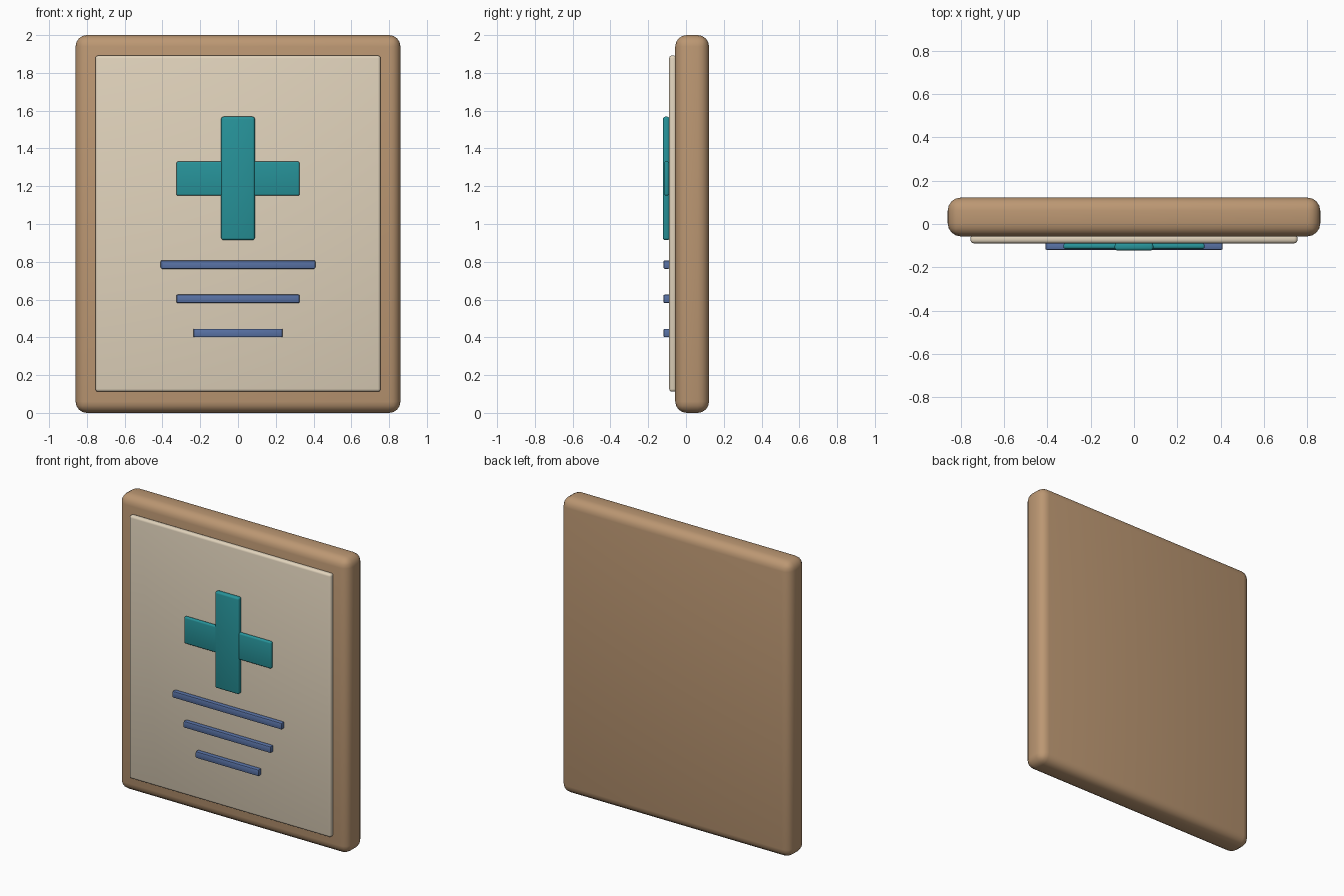
import bpy
import math

if "Cube" in bpy.data.objects:
    bpy.data.objects.remove(bpy.data.objects["Cube"])


def material(name, rgb):
    m = bpy.data.materials.new(name)
    m.diffuse_color = (*rgb, 1.0)
    m.use_nodes = True
    m.node_tree.nodes["Principled BSDF"].inputs["Base Color"].default_value = m.diffuse_color
    return m


WOOD = material("tan_wood", (0.50, 0.31, 0.17))
PAPER = material("cream_paper", (0.75, 0.65, 0.50))
TEAL = material("teal", (0.02, 0.29, 0.32))
BLUE = material("slate_blue", (0.10, 0.17, 0.38))


def box(name, half_x, y0, y1, z0, z1, bevel, segments, mat):
    """Rounded box centred on x = 0."""
    bpy.ops.mesh.primitive_cube_add(size=1, location=(0, (y0 + y1) / 2, (z0 + z1) / 2))
    ob = bpy.context.object
    ob.name = name
    ob.scale = (2 * half_x, y1 - y0, z1 - z0)
    bpy.ops.object.transform_apply(location=False, rotation=False, scale=True)
    mod = ob.modifiers.new("rounded_edges", 'BEVEL')
    mod.width = bevel
    mod.segments = segments
    bpy.ops.object.modifier_apply(modifier=mod.name)
    bpy.ops.object.shade_smooth_by_angle(angle=math.radians(35))
    ob.data.materials.append(mat)
    return ob


# Backing board and the raised sheet
box("board", 0.86, -0.057, 0.122, 0.0, 2.0, 0.06, 4, WOOD)
box("panel", 0.755, -0.089, -0.05, 0.112, 1.892, 0.015, 3, PAPER)

# Cross made of two overlapping bars
box("cross_upright", 0.089, -0.122, -0.087, 0.915, 1.568, 0.012, 3, TEAL)
box("cross_arm", 0.326, -0.115, -0.09, 1.15, 1.331, 0.01, 3, TEAL)

# Three lines of decreasing length
for i, half_x in enumerate((0.409, 0.326, 0.236)):
    z = 0.785 - 0.181 * i
    box(f"line_{i + 1}", half_x, -0.119, -0.086, z - 0.022, z + 0.022, 0.006, 2, BLUE)
